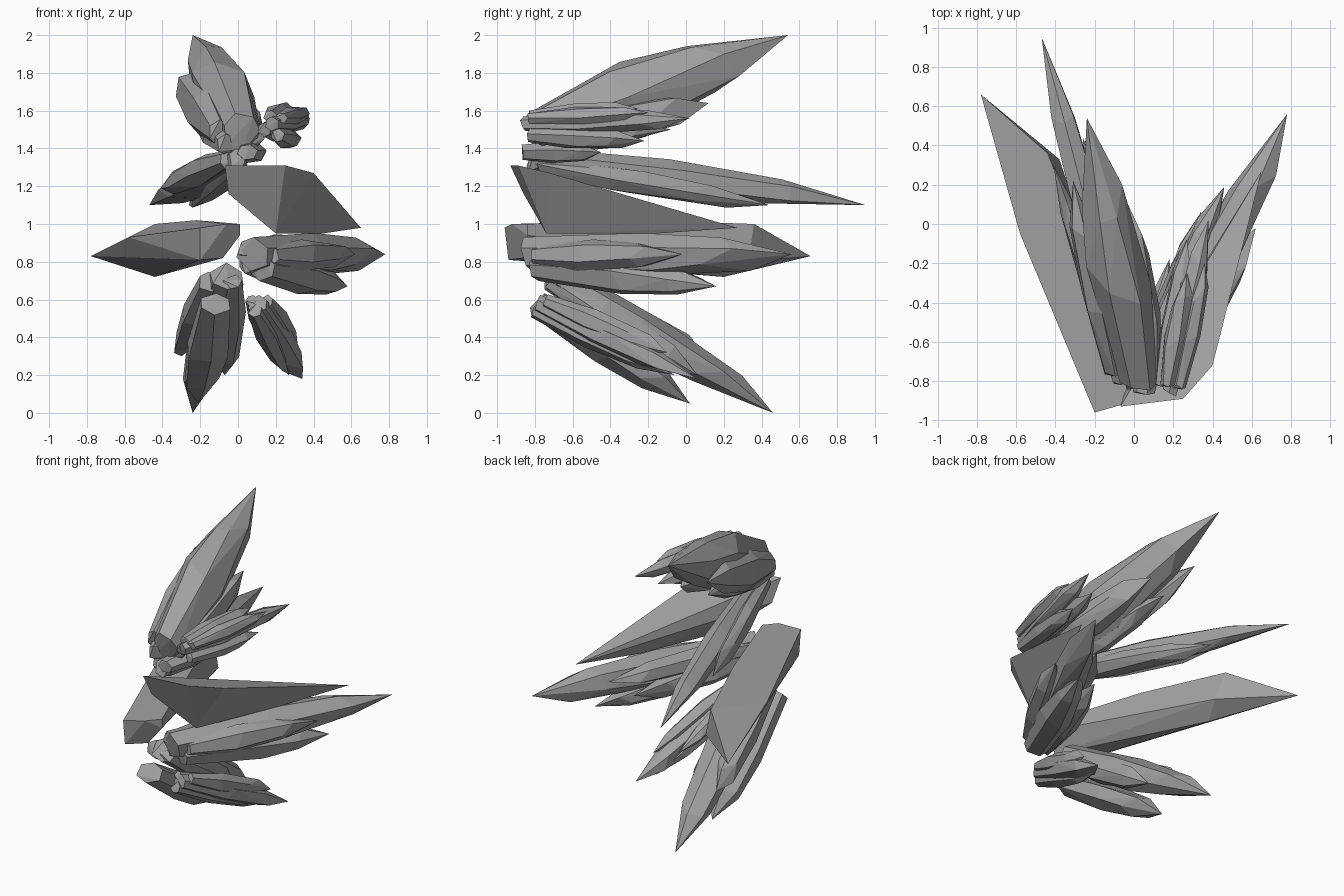
import bpy, bmesh, math, random
from mathutils import Vector

random.seed(11)

stone = bpy.data.materials.new("dark_stone")
stone.diffuse_color = (0.36, 0.36, 0.36, 1)


def add_hull(bm, points):
    """Wrap points in a faceted convex shell."""
    verts = [bm.verts.new(p) for p in points]
    res = bmesh.ops.convex_hull(bm, input=verts)
    inner = [v for v in res["geom_interior"] if isinstance(v, bmesh.types.BMVert)]
    bmesh.ops.delete(bm, geom=list(set(inner)), context='VERTS')


def add_crystal(bm, base, tip, rw, rh, root=0.6, mid=0.38, shoulder=0.74, sh=0.8, sides=6):
    """Faceted spike: narrow root, thick middle, shoulder, point."""
    base, tip = Vector(base), Vector(tip)
    axis = tip - base
    d = axis.normalized()
    u = d.cross(Vector((0, 0, 1))).normalized()
    v = u.cross(d).normalized()
    phase = random.uniform(0, math.tau)
    pts = [tip]
    for t, s, jit in ((0, root, 0.02), (mid, 1, 0.08), (shoulder, sh, 0.09)):
        for i in range(sides):
            a = phase + math.tau * (i + random.uniform(-0.12, 0.12)) / sides
            tt = t + random.uniform(-jit, jit)
            pts.append(base + axis * tt + (u * math.cos(a) * rw + v * math.sin(a) * rh) * s)
    add_hull(bm, pts)


def finish(bm, name):
    bmesh.ops.dissolve_limit(bm, angle_limit=math.radians(4), verts=bm.verts, edges=bm.edges)
    bmesh.ops.recalc_face_normals(bm, faces=bm.faces)
    me = bpy.data.meshes.new(name)
    bm.to_mesh(me)
    bm.free()
    me.materials.append(stone)
    bpy.context.collection.objects.link(bpy.data.objects.new(name, me))


def cluster(name, crystals):
    bm = bmesh.new()
    for c in crystals:
        add_crystal(bm, *c)
    finish(bm, name)


# Top cluster, leaning upward
cluster("top_cluster", [
    ((0.02, -0.80, 1.48), (-0.24, 0.54, 2.0), 0.16, 0.20, 0.6, 0.40, 0.68, 0.72, 7),
    ((-0.10, -0.75, 1.48), (-0.31, 0.22, 1.78), 0.09, 0.13),
    ((0.08, -0.78, 1.46), (-0.04, 0.12, 1.64), 0.10, 0.11),
    ((-0.06, -0.80, 1.42), (-0.20, 0.05, 1.60), 0.09, 0.10),
    ((0.05, -0.86, 1.38), (0.10, -0.45, 1.38), 0.08, 0.06, 0.7),
])

# Small cluster on the upper right
cluster("upper_right_cluster", [
    ((0.18, -0.86, 1.53), (0.38, 0.02, 1.56), 0.07, 0.065),
    ((0.21, -0.83, 1.47), (0.31, -0.22, 1.44), 0.065, 0.06),
    ((0.17, -0.82, 1.57), (0.27, -0.25, 1.61), 0.06, 0.055),
    ((0.23, -0.83, 1.56), (0.36, -0.20, 1.59), 0.055, 0.05),
    ((0.14, -0.82, 1.50), (0.27, -0.08, 1.50), 0.06, 0.065),
])

# Long cluster on the upper left
cluster("upper_left_cluster", [
    ((0.0, -0.80, 1.34), (-0.47, 0.95, 1.10), 0.085, 0.10, 0.65, 0.42, 0.7, 0.75),
    ((0.0, -0.78, 1.31), (-0.26, 0.44, 1.10), 0.08, 0.07),
    ((-0.06, -0.78, 1.34), (-0.41, 0.30, 1.19), 0.06, 0.08),
])

# Wide single crystal on the right
bm = bmesh.new()
add_hull(bm, [(-0.07, -0.93, 1.31), (0.25, -0.89, 1.31), (0.40, -0.72, 1.27),
              (0.20, -0.74, 0.95), (-0.05, -0.86, 1.16), (0.45, -0.15, 0.95),
              (0.10, -0.68, 1.10), (0.65, 0.27, 0.98)])
finish(bm, "right_large_crystal")

# Large single crystal on the left
bm = bmesh.new()
add_hull(bm, [(-0.20, -0.96, 0.98), (-0.06, -0.92, 1.0), (0.01, -0.84, 1.0), (0.01, -0.84, 0.94),
              (-0.08, -0.86, 0.82), (-0.20, -0.94, 0.81), (-0.44, 0.36, 1.0), (-0.22, -0.20, 1.02),
              (-0.58, -0.05, 0.93), (-0.44, 0.20, 0.72), (-0.38, 0.33, 0.80),
              (-0.78, 0.66, 0.83)])
finish(bm, "left_large_crystal")

# Broad cluster on the right, middle height
cluster("middle_right_cluster", [
    ((0.08, -0.83, 0.84), (0.78, 0.56, 0.84), 0.12, 0.115, 0.8, 0.42, 0.76, 0.8),
    ((0.12, -0.80, 0.77), (0.58, 0.16, 0.67), 0.11, 0.095, 0.75, 0.45, 0.82, 0.7),
    ((0.05, -0.82, 0.86), (0.46, 0.19, 0.88), 0.09, 0.08),
    ((0.17, -0.80, 0.83), (0.62, -0.02, 0.84), 0.09, 0.085),
    ((0.05, -0.80, 0.79), (0.36, 0.05, 0.76), 0.09, 0.09),
])

# Lower left cluster, reaching the ground
cluster("lower_left_cluster", [
    ((-0.06, -0.70, 0.72), (-0.24, 0.46, 0.0), 0.13, 0.11, 0.75, 0.42, 0.74, 0.75),
    ((-0.12, -0.79, 0.58), (-0.21, 0.02, 0.05), 0.12, 0.09, 0.75, 0.45, 0.75, 0.8),
    ((-0.15, -0.68, 0.69), (-0.30, 0.10, 0.30), 0.09, 0.08, 0.7, 0.45, 0.8, 0.8),
    ((-0.03, -0.72, 0.70), (-0.07, 0.06, 0.20), 0.085, 0.09),
])

# Lower right cluster
cluster("lower_right_cluster", [
    ((0.10, -0.79, 0.58), (0.34, 0.06, 0.18), 0.085, 0.075, 0.65, 0.4, 0.75, 0.85),
    ((0.09, -0.80, 0.54), (0.27, -0.06, 0.20), 0.065, 0.065),
    ((0.15, -0.74, 0.59), (0.32, -0.10, 0.32), 0.06, 0.065),
    ((0.07, -0.76, 0.60), (0.18, -0.18, 0.33), 0.055, 0.05),
])
